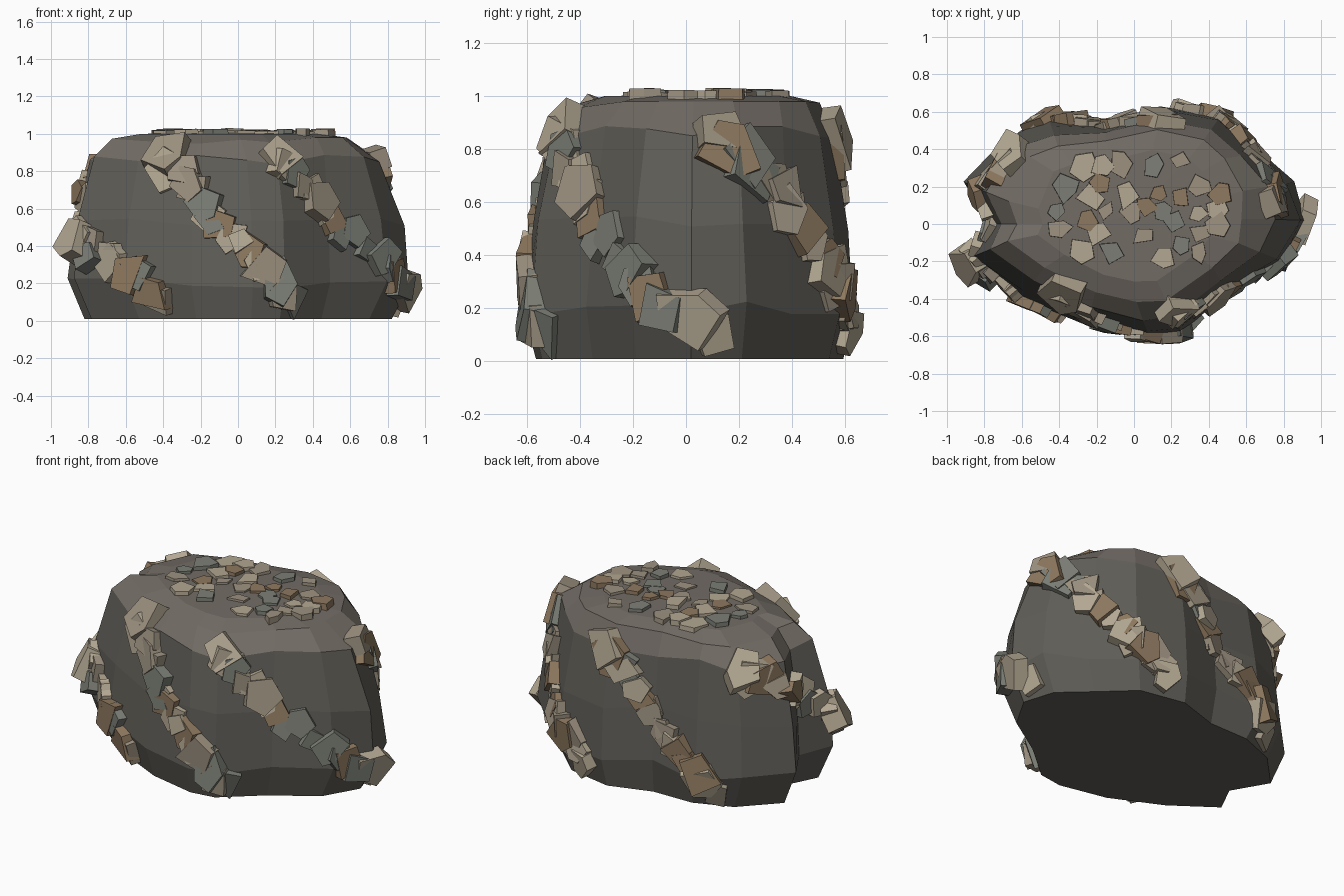
import bpy, bmesh, math, random
from mathutils import Vector, Matrix
from mathutils.bvhtree import BVHTree

if "Cube" in bpy.data.objects:
    bpy.data.objects.remove(bpy.data.objects["Cube"])

random.seed(5)

def material(name, rgb):
    m = bpy.data.materials.new(name)
    m.diffuse_color = (*rgb, 1)
    m.use_nodes = True
    m.node_tree.nodes["Principled BSDF"].inputs["Base Color"].default_value = m.diffuse_color
    return m

ROCK = material("dark_rock", (0.115, 0.11, 0.095))
ROCK_TOP = material("rock_top", (0.17, 0.15, 0.13))
CHIPS = [material("pale_stone", (0.45, 0.39, 0.29)),
         material("grey_stone", (0.20, 0.21, 0.18)),
         material("brown_stone", (0.27, 0.19, 0.115)),
         material("tan_stone", (0.34, 0.29, 0.22))]

def finish(bm, name, mats):
    me = bpy.data.meshes.new(name)
    bm.to_mesh(me)
    bm.free()
    ob = bpy.data.objects.new(name, me)
    for m in mats:
        me.materials.append(m)
    bpy.context.collection.objects.link(ob)
    return ob

# Boulder: a wide outline blending into a smaller top outline
WIDE = [(.92, .02), (.85, .22), (.66, .38), (.45, .56), (.14, .62), (-.15, .53),
        (-.45, .54), (-.70, .44), (-.91, .22), (-.78, 0), (-.87, -.18), (-.60, -.38),
        (-.25, -.53), (.08, -.60), (.25, -.57), (.50, -.37), (.80, -.20)]
TOP = [(.50, .03), (.53, .17), (.44, .34), (.36, .43), (.12, .48), (-.15, .42),
       (-.40, .39), (-.52, .34), (-.62, .10), (-.60, 0), (-.62, -.07), (-.45, -.20),
       (-.20, -.33), (0, -.38), (.15, -.37), (.40, -.20), (.50, -.08)]
# (height, blend to top outline, x scale, y scale)
LEVELS = [(.01, 0, .89, .95), (.20, 0, 1.0, 1.03), (.52, .09, 1.0, 1.0),
          (.86, .40, 1.0, 1.0), (.96, .82, 1.0, 1.0), (1.0, 1.0, .82, .82)]

bm = bmesh.new()
rings = []
for i, (z, t, sx, sy) in enumerate(LEVELS):
    ring = []
    for (ax, ay), (bx, by) in zip(WIDE, TOP):
        jz = random.uniform(-.03, .03) if 0 < i < 4 else 0
        js = random.uniform(.985, 1.015)
        if i == 4:
            jz = .02 if ax > .4 else random.uniform(-.015, .015)
        ring.append(bm.verts.new((js * sx * (ax + (bx - ax) * t),
                                  js * sy * (ay + (by - ay) * t), z + jz)))
    rings.append(ring)
n = len(WIDE)
for k, (lo, hi) in enumerate(zip(rings, rings[1:])):
    for j in range(n):
        f = bm.faces.new((lo[j], lo[(j + 1) % n], hi[(j + 1) % n], hi[j]))
        f.material_index = 1 if k >= 3 else 0
bm.faces.new(rings[0][::-1])
peak = bm.verts.new((0, 0.05, 1.008))
for j in range(n):
    bm.faces.new((rings[-1][j], rings[-1][(j + 1) % n], peak)).material_index = 1
bm.normal_update()
surface = BVHTree.FromBMesh(bm)
finish(bm, "boulder", [ROCK, ROCK_TOP])

def add_chip(bm, centre, normal, size, out, depth, lean=.2):
    """Irregular flat stone lying on the surface."""
    up = Vector((0, 0, 1)) if abs(normal.z) < .9 else Vector((0, 1, 0))
    u = up.cross(normal).normalized()
    v = normal.cross(u)
    frame = Matrix((u, v, normal)).transposed()
    frame = frame @ Matrix.Rotation(random.uniform(-lean, lean), 3, 'X')
    frame = frame @ Matrix.Rotation(random.uniform(-lean, lean), 3, 'Y')
    sides = random.choice((4, 4, 5, 5))
    start = random.uniform(0, 6.28)
    low, high = [], []
    for i in range(sides):
        a = start + 2 * math.pi * (i + random.uniform(-.22, .22)) / sides
        r = size * random.uniform(.75, 1.25)
        x, y = r * math.cos(a), r * math.sin(a)
        low.append(bm.verts.new(centre + frame @ Vector((x, y, -depth))))
        high.append(bm.verts.new(centre + frame @ Vector((x * .95, y * .95, out))))
    mat = random.randrange(4)
    faces = [bm.faces.new(high), bm.faces.new(low[::-1])]
    for i in range(sides):
        j = (i + 1) % sides
        faces.append(bm.faces.new((low[i], low[j], high[j], high[i])))
    for f in faces:
        f.material_index = mat

# Five strands of stones winding down the sides
COUNT = 17
SPANS = [(226, 297), (296, 365), (9, 66), (74, 138), (150, 228)]
for s, (a0, a1) in enumerate(SPANS):
    bm = bmesh.new()
    for i in range(COUNT):
        t = i / (COUNT - 1)
        a = math.radians(a0 + (a1 - a0) * t + random.uniform(-2, 2))
        z = .86 - .73 * t + random.uniform(-.025, .025)
        d = Vector((math.cos(a), math.sin(a), 0))
        hit, nor, _, _ = surface.ray_cast(d * 3 + Vector((0, 0, z)), -d)
        if hit is None:
            continue
        nor = (nor + d * .3).normalized()
        size = random.uniform(.08, .115) + (.025 if t < .15 or t > .8 else 0)
        size = min(size, hit.z * .85)
        add_chip(bm, hit, nor, size, random.uniform(.025, .055), .05, .15)
    # corner stones jutting out on the left
    if s == 4:
        nor = Vector((-.75, -.6, .25)).normalized()
        add_chip(bm, Vector((-.88, -.21, .40)), nor, .125, .06, .06)
        add_chip(bm, Vector((-.80, -.27, .34)), nor, .10, .05, .06)
    finish(bm, "stone_strand_%d" % (s + 1), CHIPS)

# Loose stones scattered on the flat top
bm = bmesh.new()
placed = []
for _ in range(800):
    if len(placed) >= 32:
        break
    x, y = random.uniform(-.43, .48), random.uniform(-.24, .38)
    if ((x - .03) / .46) ** 2 + ((y - .08) / .32) ** 2 > 1:
        continue
    if any(math.hypot(x - px, y - py) < .085 for px, py in placed):
        continue
    placed.append((x, y))
    add_chip(bm, Vector((x, y, 1.0)), Vector((0, 0, 1)),
             random.uniform(.05, .085), random.uniform(.014, .03), .03, .03)
finish(bm, "top_stones", CHIPS)
